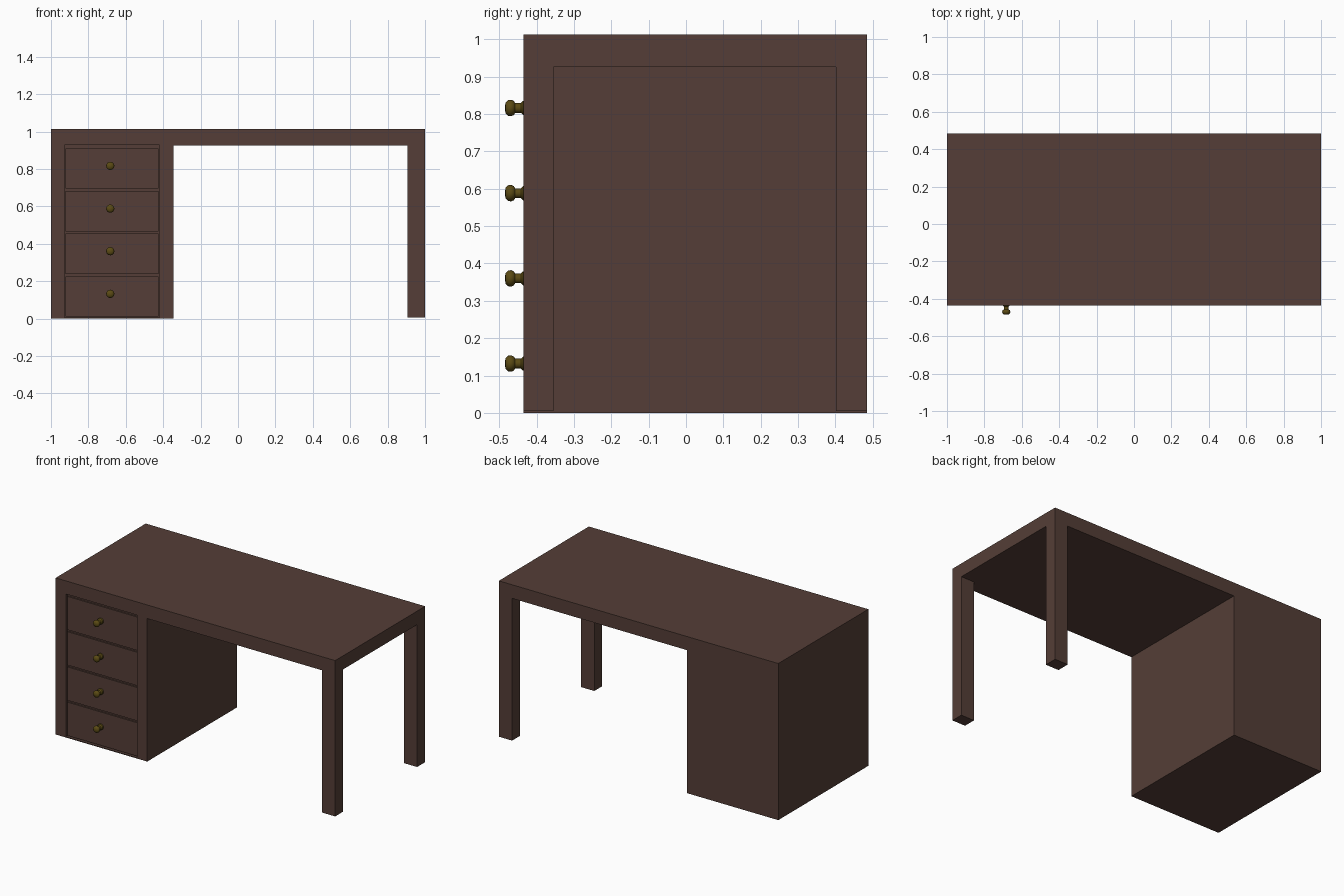
import bpy, bmesh, math
from mathutils import Matrix, Vector

if "Cube" in bpy.data.objects:
    bpy.data.objects.remove(bpy.data.objects["Cube"])


def material(name, rgb):
    m = bpy.data.materials.new(name)
    m.diffuse_color = (*rgb, 1.0)
    m.use_nodes = True
    m.node_tree.nodes["Principled BSDF"].inputs["Base Color"].default_value = m.diffuse_color
    return m


WOOD = material("dark wood", (0.089, 0.048, 0.038))
BRASS = material("aged brass", (0.105, 0.070, 0.007))


def finish(bm, name, mat):
    bmesh.ops.recalc_face_normals(bm, faces=bm.faces)
    me = bpy.data.meshes.new(name)
    bm.to_mesh(me)
    bm.free()
    me.materials.append(mat)
    ob = bpy.data.objects.new(name, me)
    bpy.context.collection.objects.link(ob)
    return ob


def box(name, lo, hi, mat=WOOD):
    lo, hi = Vector(lo), Vector(hi)
    bm = bmesh.new()
    bmesh.ops.create_cube(bm, size=1.0, matrix=Matrix.Translation((lo + hi) / 2)
                          @ Matrix.Diagonal((*(hi - lo), 1.0)))
    return finish(bm, name, mat)


def activate(ob):
    bpy.ops.object.select_all(action='DESELECT')
    ob.select_set(True)
    bpy.context.view_layer.objects.active = ob


def carve(ob, lo, hi):
    cutter = box("cutter", lo, hi)
    cutter.hide_render = True
    mod = ob.modifiers.new("carve", 'BOOLEAN')
    mod.operation = 'DIFFERENCE'
    mod.solver = 'EXACT'
    mod.object = cutter
    activate(ob)
    bpy.ops.object.modifier_apply(modifier=mod.name)
    bpy.data.objects.remove(cutter, do_unlink=True)


FRONT, BACK, TOP = -0.435, 0.485, 1.013

# Desk body: one solid block, carved into top, legs and drawer cabinet
desk = box("desk_body", (-1, FRONT, 0), (1, BACK, TOP))
carve(desk, (-0.345, -1, -0.5), (0.905, 1, 0.925))      # knee space
carve(desk, (0.5, -0.355, -0.5), (1.5, 0.402, 0.925))   # gap between legs
carve(desk, (0.5, -1, -0.5), (1.5, 1, 0.005))           # leg bottoms
carve(desk, (-0.928, -1, 0.005), (-0.419, FRONT + 0.02, 0.928))  # drawer recess

# Knob outline: (radius, y) from the drawer face outwards
KNOB = [(0.0, -0.418), (0.019, -0.418), (0.019, -0.436), (0.013, -0.442),
        (0.013, -0.457), (0.019, -0.461), (0.022, -0.468), (0.021, -0.476),
        (0.014, -0.483), (0.0, -0.485)]


def knob(name, x, z):
    bm = bmesh.new()
    vs = [bm.verts.new((x + r, y, z)) for r, y in KNOB]
    edges = [bm.edges.new(p) for p in zip(vs, vs[1:])]
    bmesh.ops.spin(bm, geom=vs + edges, cent=(x, 0, z), axis=(0, 1, 0),
                   angle=2 * math.pi, steps=20)
    bmesh.ops.remove_doubles(bm, verts=bm.verts, dist=1e-5)
    ob = finish(bm, name, BRASS)
    activate(ob)
    bpy.ops.object.shade_smooth_by_angle(angle=math.radians(40))


# Four drawers, bottom to top, each with a knob
for i in range(4):
    z = 0.010 + 0.228 * i
    box(f"drawer_front_{i + 1}", (-0.921, FRONT + 0.010, z),
        (-0.426, FRONT + 0.022, z + 0.216))
    knob(f"drawer_knob_{i + 1}", -0.683, 0.132 + 0.228 * i)
